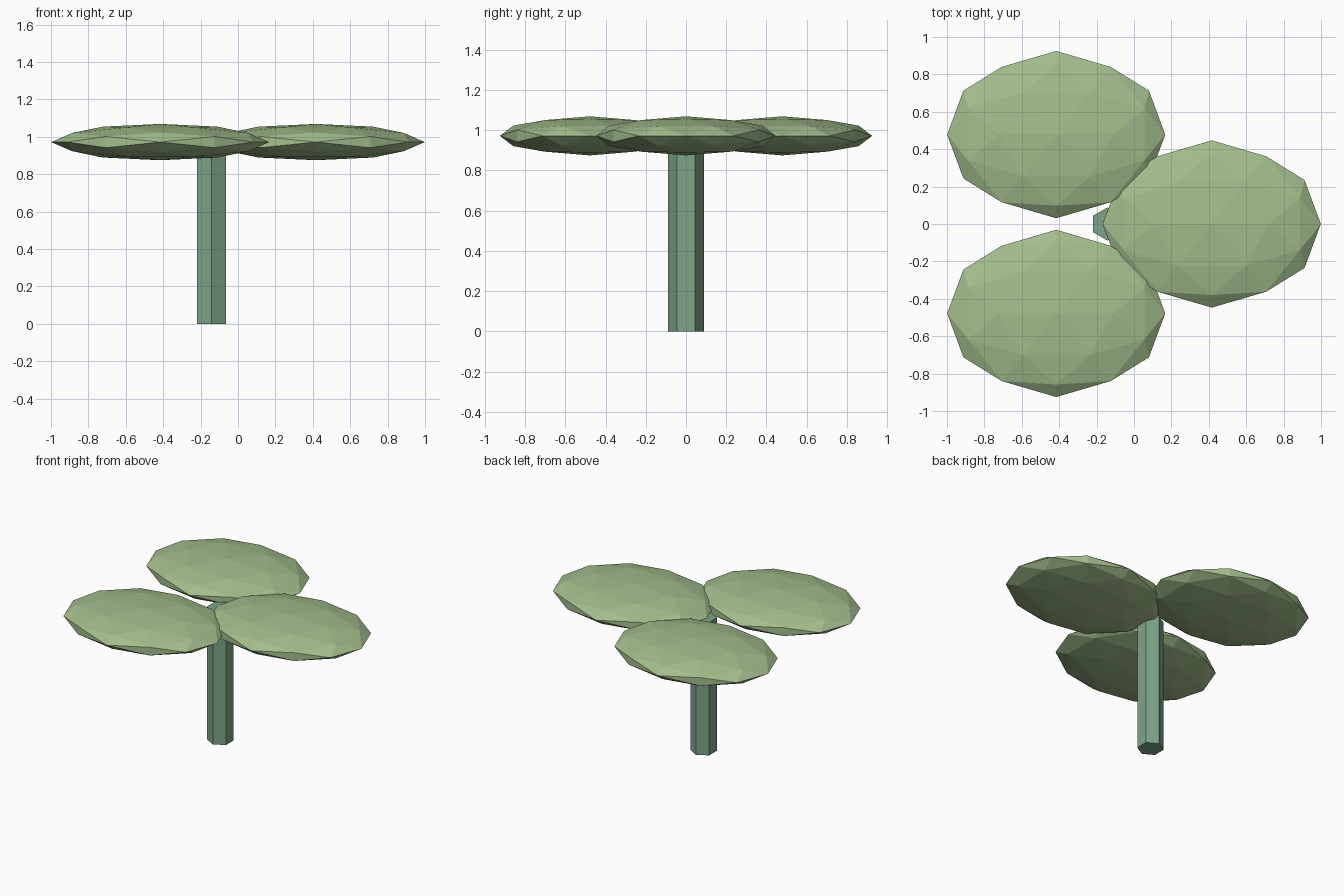
import bpy
import bmesh
import math

if "Cube" in bpy.data.objects:
    bpy.data.objects.remove(bpy.data.objects["Cube"])


def material(name, rgb):
    mat = bpy.data.materials.new(name)
    mat.diffuse_color = (*rgb, 1.0)
    mat.use_nodes = True
    mat.node_tree.nodes["Principled BSDF"].inputs["Base Color"].default_value = mat.diffuse_color
    return mat


leaf_green = material("leaf green", (0.366, 0.515, 0.262))
stem_green = material("stem green", (0.205, 0.376, 0.25))


def finish(bm, name, mat, location):
    bmesh.ops.recalc_face_normals(bm, faces=bm.faces)
    mesh = bpy.data.meshes.new(name)
    bm.to_mesh(mesh)
    bm.free()
    mesh.materials.append(mat)
    obj = bpy.data.objects.new(name, mesh)
    obj.location = location
    bpy.context.collection.objects.link(obj)
    return obj


# Faceted leaf: a golden-ratio icosahedron split once, then flattened
def leaf(name, location):
    bm = bmesh.new()
    phi = (1 + math.sqrt(5)) / 2
    for a in (-1, 1):
        for b in (-phi, phi):
            for co in ((b, a, 0), (a, 0, b), (0, b, a)):
                bm.verts.new(co)
    bmesh.ops.convex_hull(bm, input=bm.verts[:])
    bmesh.ops.subdivide_edges(bm, edges=bm.edges[:], cuts=1, use_grid_fill=True)
    for v in bm.verts:
        v.co.normalize()
    bmesh.ops.scale(bm, vec=(0.583, 0.447, 0.097), verts=bm.verts)
    return finish(bm, name, leaf_green, location)


LEAF_Z = 0.972
leaf("leaf_right", (0.416, 0, LEAF_Z))
leaf("leaf_back", (-0.416, 0.478, LEAF_Z))
leaf("leaf_front", (-0.416, -0.478, LEAF_Z))

# Six-sided stem with corners pointing along y
bm = bmesh.new()
bmesh.ops.create_cone(bm, cap_ends=True, segments=6, radius1=0.0885,
                      radius2=0.0885, depth=LEAF_Z)
for v in bm.verts:
    v.co.z += LEAF_Z / 2
stem = finish(bm, "stem", stem_green, (-0.142, 0, 0))
